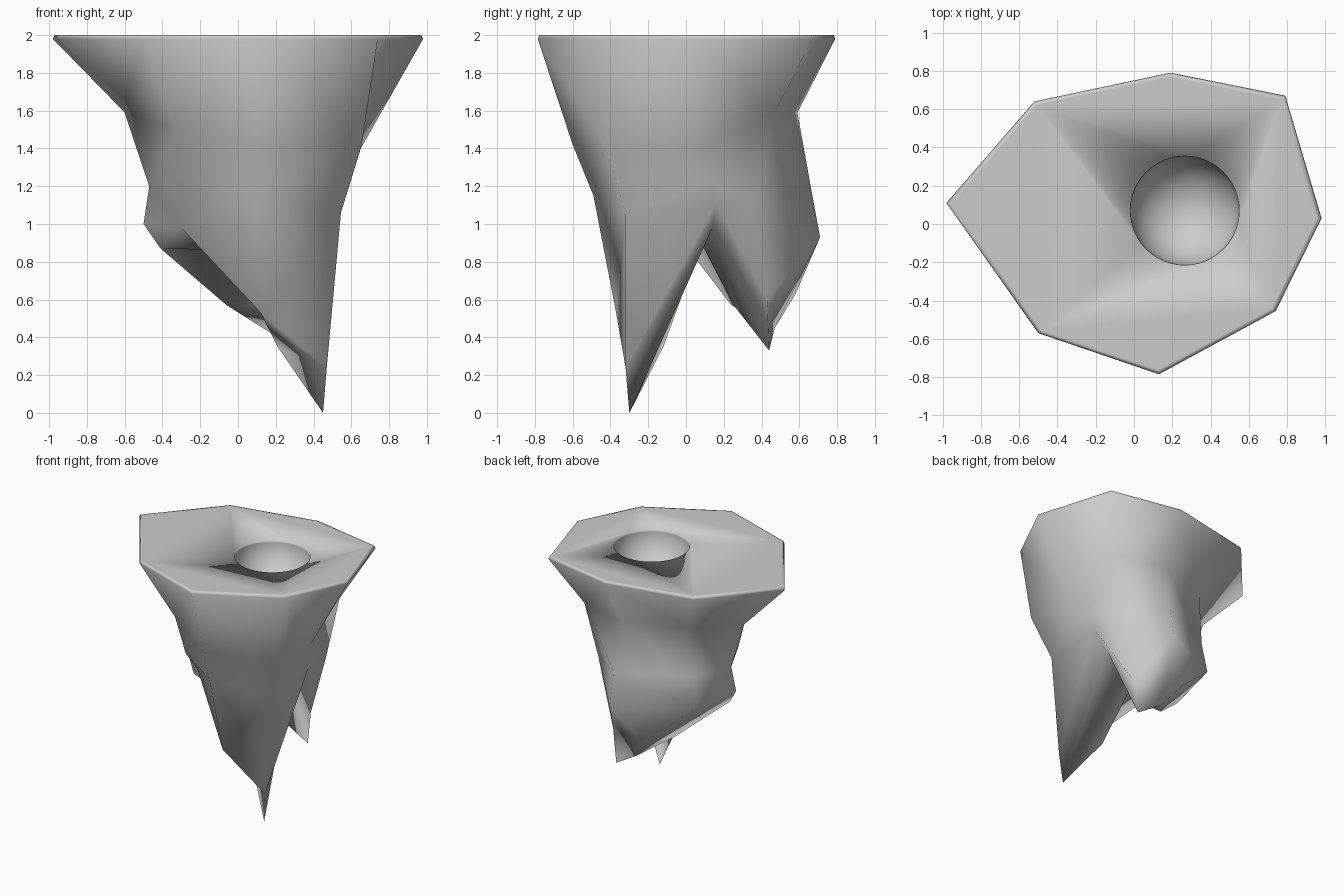
import bpy, bmesh

if "Cube" in bpy.data.objects:
    bpy.data.objects.remove(bpy.data.objects["Cube"])

# Eight-sided rings, going round from the left side via the front
rim = [(-.98, .11), (-.5, -.57), (.13, -.785), (.74, -.455),
       (.98, .03), (.79, .67), (.19, .79), (-.52, .64)]
waist = [(-.6, .1, 1.59), (-.33, -.35, 1.5), (.1, -.6, 1.42), (.655, -.43, 1.42),
         (.65, .03, 1.4), (.6, .47, 1.59), (.17, .59, 1.59), (-.31, .4, 1.6)]
neck = [(-.47, .08, 1.2), (-.29, -.27, 1.18), (.08, -.49, 1.15), (.545, -.32, 1.06),
        (.58, .13, 1.22), (.55, .36, 1.12), (.2, .66, 1.2), (-.34, .39, 1.2)]
roots = [(-.5, .06, 1.0), (-.3, -.1, .98), (.12, -.37, .53), (.47, -.32, .24),
         (.53, .16, 1.11), (.365, .43, .6), (.2, .71, .93), (-.38, .41, .96)]
tips = [(-.41, .01, .87), (.0, -.06, .86), (.21, -.12, .35), (.45, -.3, 0),
        (.38, .14, .98), (.33, .44, .33), (.13, .47, .45), (.0, .58, .63)]

bm = bmesh.new()


def ring(points):
    return [bm.verts.new(p) for p in points]


def flat_ring(scale, z):
    return ring([(x * scale, y * scale, z) for x, y in rim])


# Top with a tiny bevel, side walls and two pointed roots
levels = [flat_ring(.97, 2.0), flat_ring(.99, 2.0), flat_ring(1, 1.98),
          ring(waist), ring(neck), ring(roots), ring(tips)]
bm.faces.new(levels[0])
for a, b in zip(levels, levels[1:]):
    for i in range(8):
        j = (i + 1) % 8
        bm.faces.new((a[i], b[i], b[j], a[j]))

# Underside: the crotch between the roots and the inner side of the back root
e = levels[-1]
crotch = bm.verts.new((.14, .08, .9))
inner = bm.verts.new((.23, .26, .56))
keel = bm.verts.new((-.06, .24, .57))
for i in range(4):
    bm.faces.new((e[i], crotch, e[i + 1]))
for tri in [(e[4], inner, e[5]), (e[5], inner, e[6]), (e[6], inner, keel),
            (e[6], keel, e[7]), (e[7], keel, e[0]), (inner, crotch, keel),
            (keel, crotch, e[0]), (e[4], crotch, inner)]:
    bm.faces.new(tri)
bmesh.ops.triangulate(bm, faces=[f for f in bm.faces if len(f.verts) == 4])
bmesh.ops.recalc_face_normals(bm, faces=bm.faces)
for f in bm.faces:
    f.smooth = True
mesh = bpy.data.meshes.new("rooted_body")
bm.to_mesh(mesh)
bm.free()
body = bpy.data.objects.new("rooted_body", mesh)
bpy.context.collection.objects.link(body)

# Round hollow in the top
bpy.ops.mesh.primitive_uv_sphere_add(segments=48, ring_count=25, radius=.285,
                                     location=(.265, .07, 2.0))
cutter = bpy.context.object
cutter.name = "hollow_cutter"
cutter.hide_render = True
bpy.ops.object.shade_smooth()

cut = body.modifiers.new("hollow", 'BOOLEAN')
cut.operation = 'DIFFERENCE'
cut.solver = 'EXACT'
cut.object = cutter
bpy.ops.object.select_all(action='DESELECT')
body.select_set(True)
bpy.context.view_layer.objects.active = body
bpy.ops.object.modifier_apply(modifier=cut.name)
bpy.data.objects.remove(cutter, do_unlink=True)
